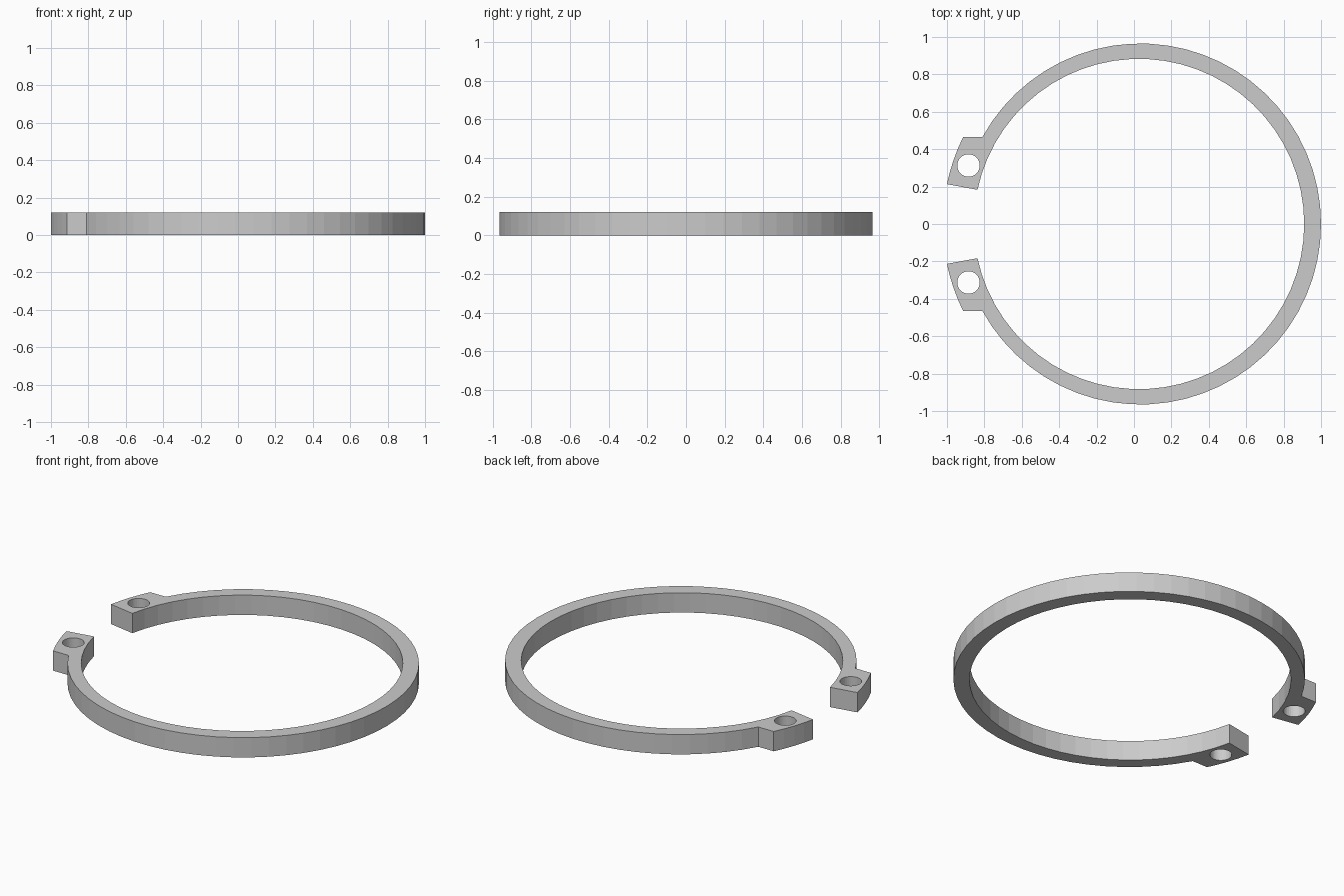
import bpy
from math import sin, cos, asin, pi

if "Cube" in bpy.data.objects:
    bpy.data.objects.remove(bpy.data.objects["Cube"])

HEIGHT = 0.12


def arc(cx, cy, r, a0, a1, n):
    """n + 1 points along an arc from angle a0 to a1."""
    return [(cx + r * cos(a0 + (a1 - a0) * i / n),
             cy + r * sin(a0 + (a1 - a0) * i / n)) for i in range(n + 1)]


def flip(points):
    """Mirror points in y, reversed so the outline keeps running on."""
    return [(x, -y) for x, y in reversed(points)]


# Upper half of the outline: thin eccentric band, then the lug
band_outer = arc(0.035, 0, 0.965, 0, pi - asin(0.465 / 0.965), 26)
lug_outer = arc(0.03, 0, 1.052, pi - asin(0.465 / 1.052), pi - asin(0.213 / 1.052), 4)
band_inner = arc(0.027, 0, 0.883, pi - asin(0.183 / 0.883), 0, 29)
outer = band_outer + lug_outer
outline = outer + band_inner + flip(band_inner)[1:] + flip(outer)[:-1]

# Plier holes, one through each lug
holes = [arc(-0.885, s * 0.313, 0.06, 0, 2 * pi, 32)[:-1] for s in (1, -1)]

# Filled flat curve extruded to thickness
curve = bpy.data.curves.new("retaining_ring", "CURVE")
curve.dimensions = "2D"
curve.fill_mode = "BOTH"
curve.extrude = HEIGHT / 2
for points in [outline] + holes:
    spline = curve.splines.new("POLY")
    spline.points.add(len(points) - 1)
    for p, (x, y) in zip(spline.points, points):
        p.co = (x, y, 0, 1)
    spline.use_cyclic_u = True
    spline.use_smooth = False

ring = bpy.data.objects.new("retaining_ring", curve)
bpy.context.collection.objects.link(ring)
ring.location.z = HEIGHT / 2

# Turn into a flat-shaded mesh
bpy.context.view_layer.objects.active = ring
ring.select_set(True)
bpy.ops.object.convert(target="MESH")
bpy.ops.object.shade_flat()
